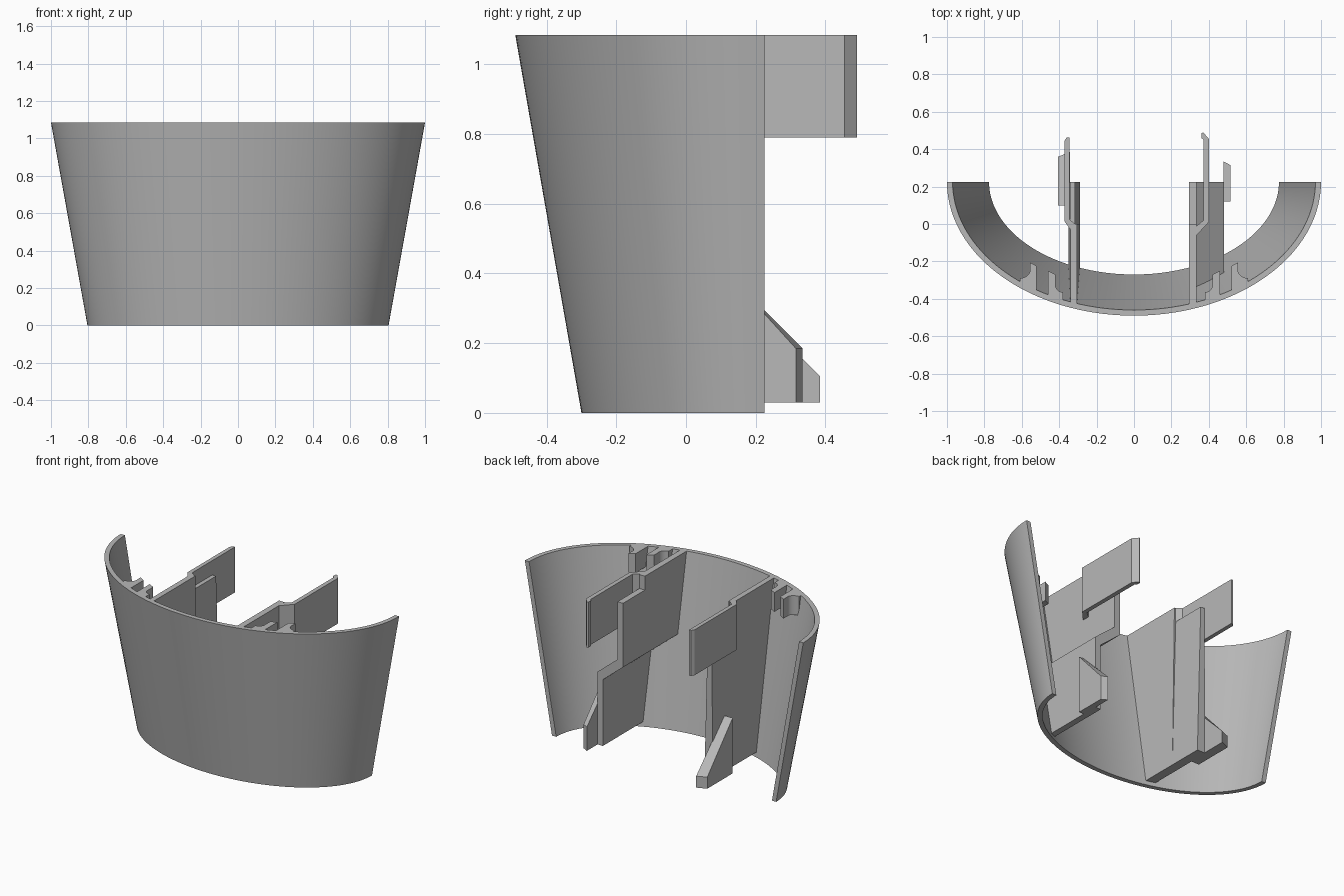
import bpy, bmesh
from math import cos, sin, pi, sqrt

if "Cube" in bpy.data.objects:
    bpy.data.objects.remove(bpy.data.objects["Cube"], do_unlink=True)

H, BACK = 1.085, 0.225          # height, y of the open back
PLATE_Z = 0.03                  # underside of the inner plates

grey = bpy.data.materials.new("light grey plastic")
grey.use_nodes = True
grey.diffuse_color = (0.48, 0.48, 0.48, 1)
grey.node_tree.nodes["Principled BSDF"].inputs["Base Color"].default_value = (0.48, 0.48, 0.48, 1)


def finish(name, bm, smooth=False):
    bmesh.ops.recalc_face_normals(bm, faces=bm.faces)
    mesh = bpy.data.meshes.new(name)
    bm.to_mesh(mesh)
    bm.free()
    mesh.materials.append(grey)
    obj = bpy.data.objects.new(name, mesh)
    bpy.context.collection.objects.link(obj)
    if smooth:
        bpy.ops.object.select_all(action='DESELECT')
        obj.select_set(True)
        bpy.context.view_layer.objects.active = obj
        bpy.ops.object.shade_smooth_by_angle(angle=0.6)
    return obj


def radii(z, inset):
    t = z / H
    return 0.805 + 0.195 * t - inset, 0.525 + 0.19 * t - inset


def wall_y(x, z):
    """y of the middle of the shell wall"""
    a, b = radii(z, 0.015)
    return BACK - b * sqrt(1 - (x / a) ** 2)


def loft(name, first, last, smooth=False):
    """Solid between two matching loops of points."""
    bm = bmesh.new()
    a = [bm.verts.new(p) for p in first]
    b = [bm.verts.new(p) for p in last]
    n = len(a)
    bm.faces.new(a)
    bm.faces.new(b[::-1])
    for i in range(n):
        j = (i + 1) % n
        bm.faces.new((a[i], b[i], b[j], a[j]))
    return finish(name, bm, smooth)


def plate(name, xz, y1, y0=None):
    """x-z section run along y; starts in the shell wall unless y0 is given."""
    loft(name, [(x, wall_y(x, z) if y0 is None else y0, z) for x, z in xz],
         [(x, y1, z) for x, z in xz])


def prism(name, xy, z0, z1, smooth=False):
    """x-y outline run along z; y of None sits in the shell wall."""
    loops = [[(x, wall_y(x, z) if y is None else y, z) for x, y in xy] for z in (z0, z1)]
    loft(name, *loops, smooth)


def side_clip(name, yz, x_in, x_out, chamfer):
    """y-z outline with its outer face pulled in at the far end."""
    tip = max(y for y, z in yz)
    outer = [(x_out, y - chamfer if y == tip else y, z) for y, z in yz]
    loft(name, [(x_in, y, z) for y, z in yz], outer)


# tapered half-oval shell, open at the back
bm = bmesh.new()
SEG = 72
rows = []
for i in range(SEG + 1):
    ang = pi * i / SEG
    row = []
    for z, inset in ((0, 0), (H, 0), (H, 0.03), (0, 0.03)):
        a, b = radii(z, inset)
        row.append(bm.verts.new((a * cos(ang), BACK - b * sin(ang), z)))
    rows.append(row)
for r, s in zip(rows, rows[1:]):
    for k in range(4):
        m = (k + 1) % 4
        bm.faces.new((r[k], r[m], s[m], s[k]))
bm.faces.new(rows[0])
bm.faces.new(rows[-1][::-1])
finish("shell", bm, True)

# left plate: upper web, notched rear web and stepped-out lower web
NOTCH = 0.995
plate("left_plate_upper", [(0.295, 0.62), (0.335, 0.62), (0.335, H), (0.295, H)], 0.0)
plate("left_plate_rear", [(0.295, 0.62), (0.335, 0.62), (0.335, NOTCH), (0.295, NOTCH)], BACK, 0.0)
plate("left_plate_lower", [(0.44, PLATE_Z), (0.48, PLATE_Z), (0.48, 0.5), (0.335, 0.62),
                           (0.295, 0.62), (0.295, 0.58), (0.44, 0.46)], BACK)

# right plate: straight web, slightly thicker toward the bottom
plate("right_plate", [(-0.35, PLATE_Z), (-0.29, PLATE_Z), (-0.305, H), (-0.34, H)], 0.0)
plate("right_plate_rear", [(-0.35, PLATE_Z), (-0.29, PLATE_Z), (-0.315, NOTCH), (-0.342, NOTCH)],
      BACK, 0.0)

# upper arms with hooked tips
ARM_Z = 0.79
prism("left_arm", [(0.31, -0.06), (0.335, -0.06), (0.40, 0.01), (0.40, 0.455), (0.37, 0.49),
                   (0.36, 0.485), (0.36, 0.46), (0.372, 0.45), (0.372, 0.02), (0.335, -0.01),
                   (0.31, -0.01)], ARM_Z, H)
prism("right_arm", [(-0.31, -0.03), (-0.34, -0.03), (-0.372, 0.015), (-0.372, 0.445),
                    (-0.36, 0.463), (-0.346, 0.463), (-0.346, 0.025), (-0.31, -0.003)], ARM_Z, H)

# lower side clips with sloped tops
side_clip("left_clip", [(0.12, PLATE_Z), (0.335, PLATE_Z), (0.335, 0.185), (0.12, 0.40)],
          0.478, 0.515, 0.02)
side_clip("right_clip", [(0.10, PLATE_Z), (0.385, PLATE_Z), (0.385, 0.105), (0.10, 0.39)],
          -0.343, -0.405, 0.025)

# small rim tabs, with a fillet beside the outer one, on both sides
TAB_Z = 0.96
for side, s in (("left", 1), ("right", -1)):
    prism(side + "_inner_tab", [(s * 0.42, None), (s * 0.42, -0.27), (s * 0.46, -0.25),
                                (s * 0.46, None)], TAB_Z, H)
    prism(side + "_outer_tab", [(s * 0.52, None), (s * 0.52, -0.225), (s * 0.557, -0.205),
                                (s * 0.557, None)], TAB_Z, H)
    # curved foot of the outer tab
    curve = [(s * (0.61 - 0.055 * cos(t * pi / 12)), -0.245 - 0.045 * sin(t * pi / 12))
             for t in range(7)]
    prism(side + "_tab_fillet", [(s * 0.555, None)] + curve + [(s * 0.61, None)], TAB_Z, H, True)
    # curved foot joining the inner tab to the plate side
    foot = [(s * (0.38 + 0.042 * sin(t * pi / 12)), -0.32 - 0.045 * cos(t * pi / 12))
            for t in range(7)]
    prism(side + "_inner_fillet", [(s * 0.38, None)] + foot + [(s * 0.422, None)], TAB_Z, H, True)
